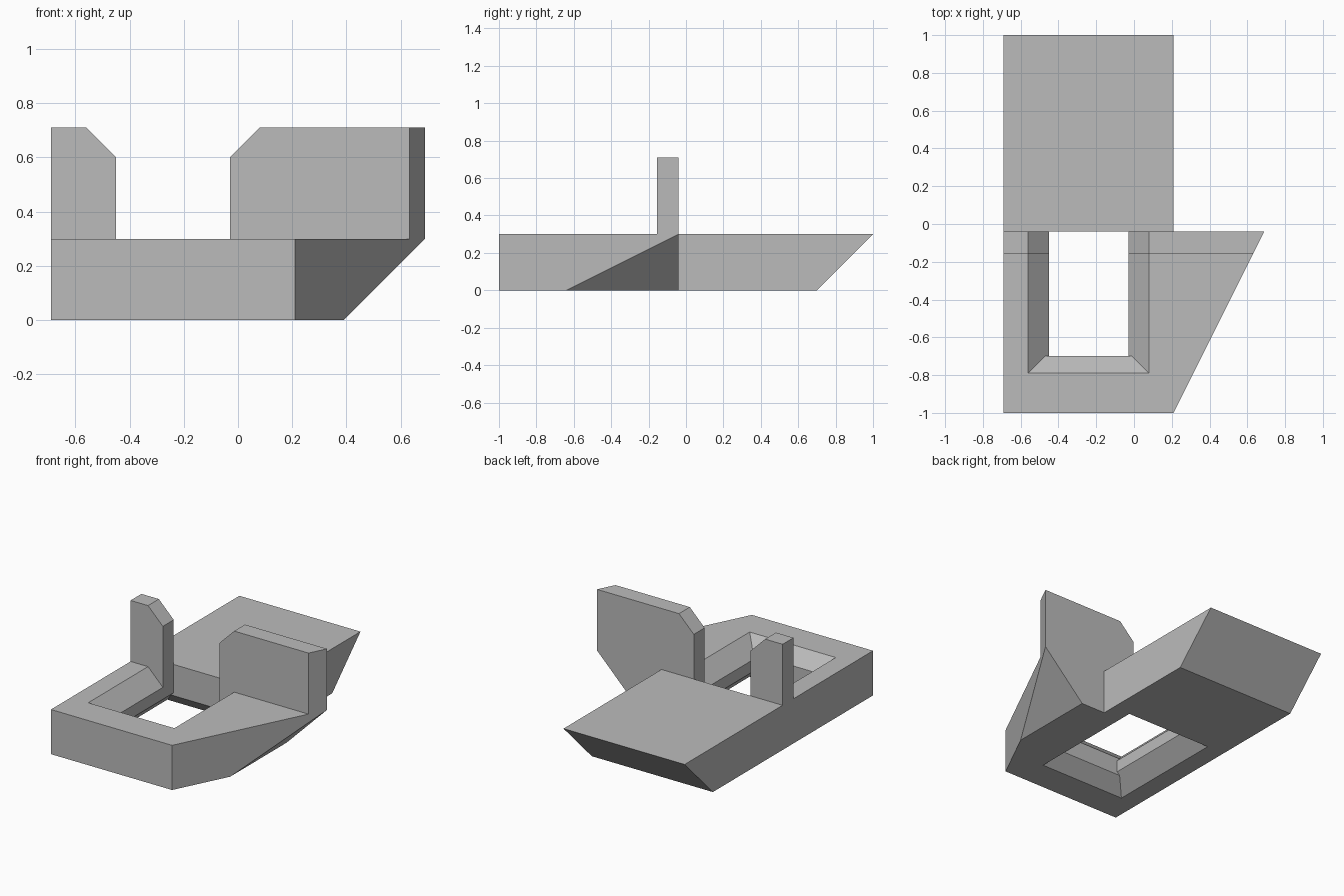
import bpy
import bmesh
from mathutils import Vector

if "Cube" in bpy.data.objects:
    bpy.data.objects.remove(bpy.data.objects["Cube"], do_unlink=True)

grey = bpy.data.materials.new("plain grey")
grey.use_nodes = True
COLOUR = (0.5, 0.5, 0.5, 1)
grey.diffuse_color = COLOUR
grey.node_tree.nodes["Principled BSDF"].inputs["Base Color"].default_value = COLOUR


def prism(points, offset):
    """Extrude a flat polygon along an offset vector."""
    bm = bmesh.new()
    face = bm.faces.new([bm.verts.new(p) for p in points])
    grown = bmesh.ops.extrude_face_region(bm, geom=[face], use_keep_orig=True)
    moved = [g for g in grown["geom"] if isinstance(g, bmesh.types.BMVert)]
    bmesh.ops.translate(bm, verts=moved, vec=offset)
    return bm


def slice_off(bm, point, normal):
    """Remove everything beyond a plane and cap the cut."""
    cut = bmesh.ops.bisect_plane(
        bm, geom=bm.verts[:] + bm.edges[:] + bm.faces[:], dist=1e-4,
        plane_co=point, plane_no=Vector(normal).normalized(), clear_outer=True)
    edges = [g for g in cut["geom_cut"] if isinstance(g, bmesh.types.BMEdge)]
    open_edges = [e for e in edges if e.is_boundary]
    bmesh.ops.holes_fill(bm, edges=open_edges, sides=0)


def finish(bm, name):
    bmesh.ops.recalc_face_normals(bm, faces=bm.faces[:])
    mesh = bpy.data.meshes.new(name)
    bm.to_mesh(mesh)
    bm.free()
    mesh.materials.append(grey)
    obj = bpy.data.objects.new(name, mesh)
    bpy.context.collection.objects.link(obj)
    return obj


LEFT, RIGHT, FLARE = -0.69, 0.21, 0.69
TOP, STEP = 0.3, -0.04
SIDE_POINT, SIDE_NORMAL = (RIGHT, -1, 0), (2, -1, 0)

# Base slab with a flared front half, sloped back end and undercut flare
outline = [(LEFT, -1), (RIGHT, -1), (FLARE, STEP), (RIGHT, STEP), (RIGHT, 1), (LEFT, 1)]
bm = prism([(x, y, 0) for x, y in outline], (0, 0, TOP))
slice_off(bm, (0, 0.7, 0), (0, 1, -1))
slice_off(bm, (0.39, 0, 0), (1, 0, -1))
base = finish(bm, "base")

# Cutter for the waisted opening: stacked rectangles joined by side walls
MIDDLE = -0.24
bm = bmesh.new()
rings = []
for z in (-0.05, 0.09, 0.11, 0.19, 0.21, 0.35):
    depth = min(z, TOP - z)
    half = 0.32 - min(depth, 0.11)
    front = -0.79 + min(depth, 0.09)
    back = 0.05 - min(z, 0.09)
    rings.append([bm.verts.new((x, y, z)) for x, y in (
        (MIDDLE - half, front), (MIDDLE + half, front),
        (MIDDLE + half, back), (MIDDLE - half, back))])
for low, high in zip(rings, rings[1:]):
    for i in range(4):
        j = (i + 1) % 4
        bm.faces.new((low[i], low[j], high[j], high[i]))
bm.faces.new(rings[0])
bm.faces.new(rings[-1])
cutter = finish(bm, "opening_cutter")
cutter.hide_render = True

cut = base.modifiers.new("opening", "BOOLEAN")
cut.operation = "DIFFERENCE"
cut.solver = "EXACT"
cut.object = cutter
bpy.context.view_layer.objects.active = base
bpy.ops.object.modifier_apply(modifier=cut.name)
bpy.data.objects.remove(cutter, do_unlink=True)

# Upright walls, chamfered toward the opening, with a foot inside it
for name, inner, outer, sign in (("right_wall", -0.45, LEFT, -1), ("left_wall", -0.03, FLARE, 1)):
    foot = inner + sign * 0.18
    profile = [(inner, 0.19), (foot, 0.19), (foot, TOP), (outer, TOP),
               (outer, 0.71), (inner + sign * 0.11, 0.71), (inner, 0.6)]
    bm = prism([(x, -0.155, z) for x, z in profile], (0, 0.155 + STEP, 0))
    slice_off(bm, SIDE_POINT, SIDE_NORMAL)
    finish(bm, name)
